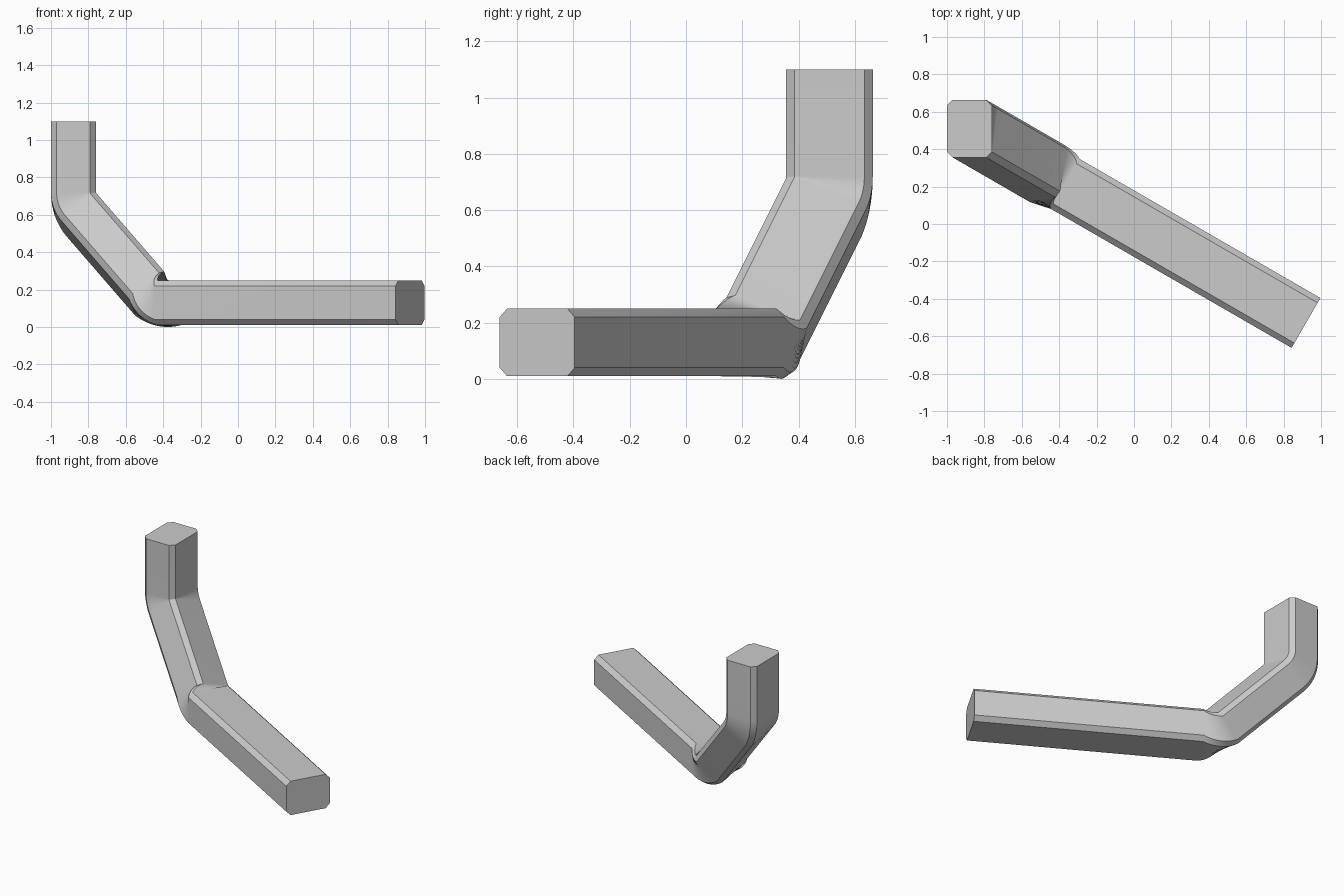
import bpy, bmesh
from math import cos, sin, tan, radians
from mathutils import Vector

cube = bpy.data.objects.get("Cube")
if cube:
    bpy.data.objects.remove(cube, do_unlink=True)

# Main dimensions
THICK, WIDTH, CHAMFER = 0.24, 0.308, 0.03
RADIUS, STEPS = 0.17, 16
YAW = radians(30)
UP = Vector((0, 0, 1))
FORWARD = Vector((cos(YAW), -sin(YAW), 0))
SIDE = Vector((sin(YAW), cos(YAW), 0))
ORIGIN = Vector((-0.88, 0.51, 0))
TANGENT = RADIUS * tan(radians(22.5))


def place(run, height):
    return ORIGIN + FORWARD * run + UP * height


def section(bm, centre, bend, twist):
    """Ring of a chamfered rectangle, tilted by bend and rolled by twist."""
    inner = FORWARD * cos(bend) + UP * sin(bend)
    u = inner * cos(twist) + SIDE * sin(twist)
    v = SIDE * cos(twist) - inner * sin(twist)
    a, b, c = THICK / 2, WIDTH / 2, CHAMFER
    ring = []
    for su, sv in ((1, 1), (-1, 1), (-1, -1), (1, -1)):
        pair = [(su * a, sv * (b - c)), (su * (a - c), sv * b)]
        if su * sv < 0:
            pair.reverse()
        ring += [bm.verts.new(centre + u * x + v * y) for x, y in pair]
    return ring


def elbow(bm, run, height, start, roll_from, roll_to):
    """Rings of a 45 degree bend about a centre on the inner side."""
    rings = []
    for i in range(STEPS + 1):
        t = i / STEPS
        bend = radians(start + 45 * t)
        centre = place(run - RADIUS * cos(bend), height - RADIUS * sin(bend))
        rings.append(section(bm, centre, bend, roll_from + (roll_to - roll_from) * t))
    return rings


# Bar: upright end, upper elbow, sloping part, twisting lower elbow, level end
bm = bmesh.new()
rings = [section(bm, place(0, 1.10), 0, YAW)]
rings += elbow(bm, RADIUS, 0.65 + TANGENT, 0, YAW, YAW)
rings += elbow(bm, 0.52 + TANGENT, 0.13 + RADIUS, 45, YAW, 0)
rings.append(section(bm, place(2.078, 0.13), radians(90), 0))

for r0, r1 in zip(rings, rings[1:]):
    for i in range(len(r0)):
        j = (i + 1) % len(r0)
        bm.faces.new((r0[i], r0[j], r1[j], r1[i]))
bm.faces.new(rings[0])
bm.faces.new(rings[-1])
bmesh.ops.recalc_face_normals(bm, faces=bm.faces)

mesh = bpy.data.meshes.new("bent_bar")
bm.to_mesh(mesh)
bm.free()
bar = bpy.data.objects.new("bent_bar", mesh)
bpy.context.collection.objects.link(bar)

# Grey finish
grey = bpy.data.materials.new("plain_grey")
grey.use_nodes = True
grey.diffuse_color = (0.6, 0.6, 0.6, 1)
grey.node_tree.nodes["Principled BSDF"].inputs["Base Color"].default_value = (0.6, 0.6, 0.6, 1)
mesh.materials.append(grey)

# Smooth bends with crisp chamfer edges
bpy.ops.object.select_all(action='DESELECT')
bar.select_set(True)
bpy.context.view_layer.objects.active = bar
bpy.ops.object.shade_smooth_by_angle(angle=radians(30))
